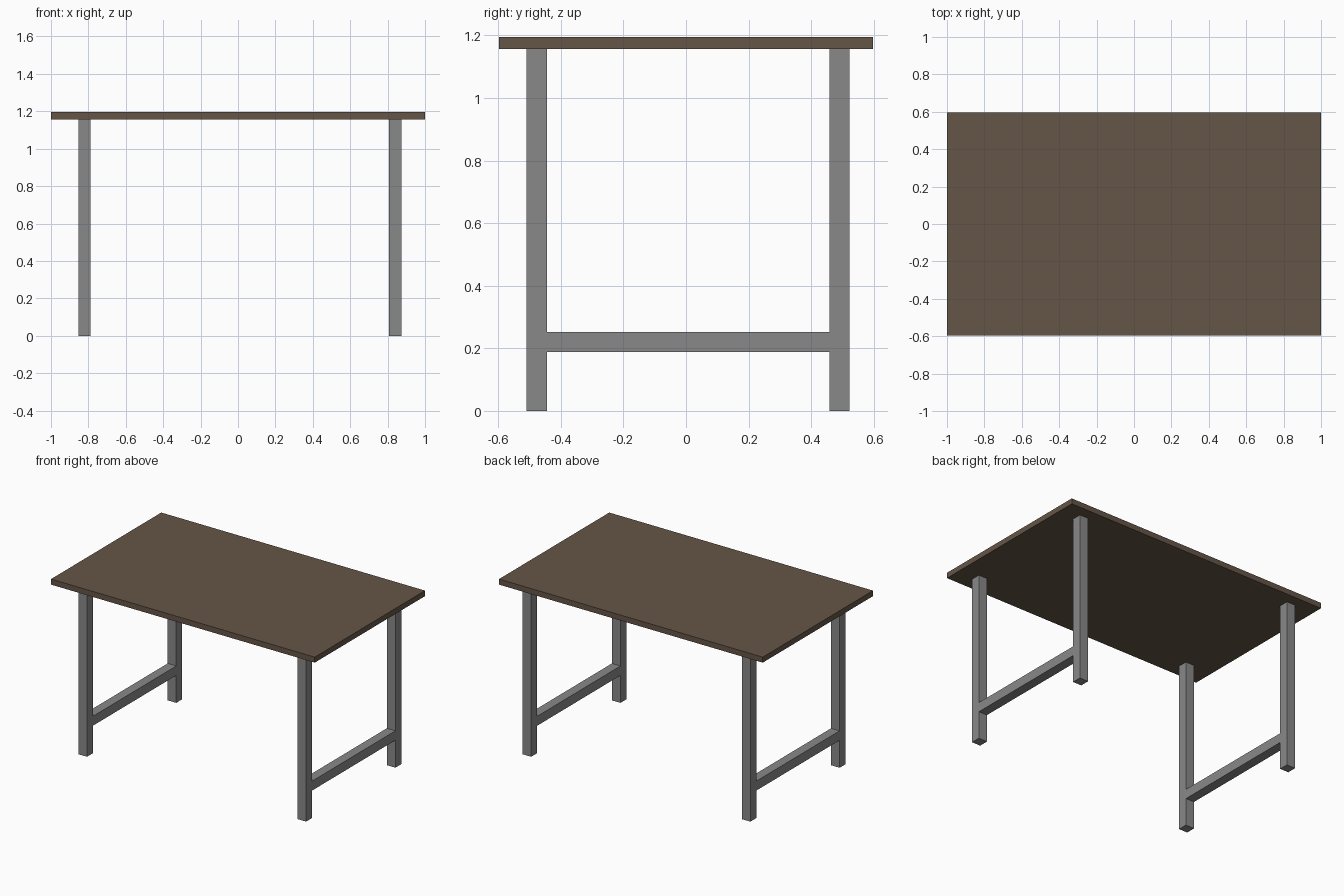
import bpy

if "Cube" in bpy.data.objects:
    bpy.data.objects.remove(bpy.data.objects["Cube"])


def make_material(name, color):
    m = bpy.data.materials.new(name)
    m.diffuse_color = (*color, 1.0)
    m.use_nodes = True
    m.node_tree.nodes["Principled BSDF"].inputs["Base Color"].default_value = m.diffuse_color
    return m


def box(name, lo, hi, mat):
    """Axis-aligned box between two corners."""
    bpy.ops.mesh.primitive_cube_add(size=1, location=[(a + b) / 2 for a, b in zip(lo, hi)])
    ob = bpy.context.object
    ob.name = name
    ob.scale = [b - a for a, b in zip(lo, hi)]
    bpy.ops.object.transform_apply(location=False, rotation=False, scale=True)
    ob.data.materials.append(mat)
    return ob


wood = make_material("brown_wood", (0.13, 0.092, 0.064))
metal = make_material("grey_metal", (0.25, 0.25, 0.25))

TOP_Z, UNDER_Z = 1.195, 1.157
LEG = 0.065

# Table top
box("table_top", (-1, -0.597, UNDER_Z), (1, 0.597, TOP_Z), wood)

# Two leg frames: front leg, back leg and a low stretcher between them
front_y, back_y = -0.509, 0.458
for side, x in (("left", -0.854), ("right", 0.808)):
    for end, y in (("front", front_y), ("back", back_y)):
        box(f"{end}_{side}_leg", (x, y, 0), (x + LEG, y + LEG, UNDER_Z), metal)
    box(f"{side}_stretcher", (x, front_y + LEG, 0.188), (x + LEG, back_y, 0.253), metal)
